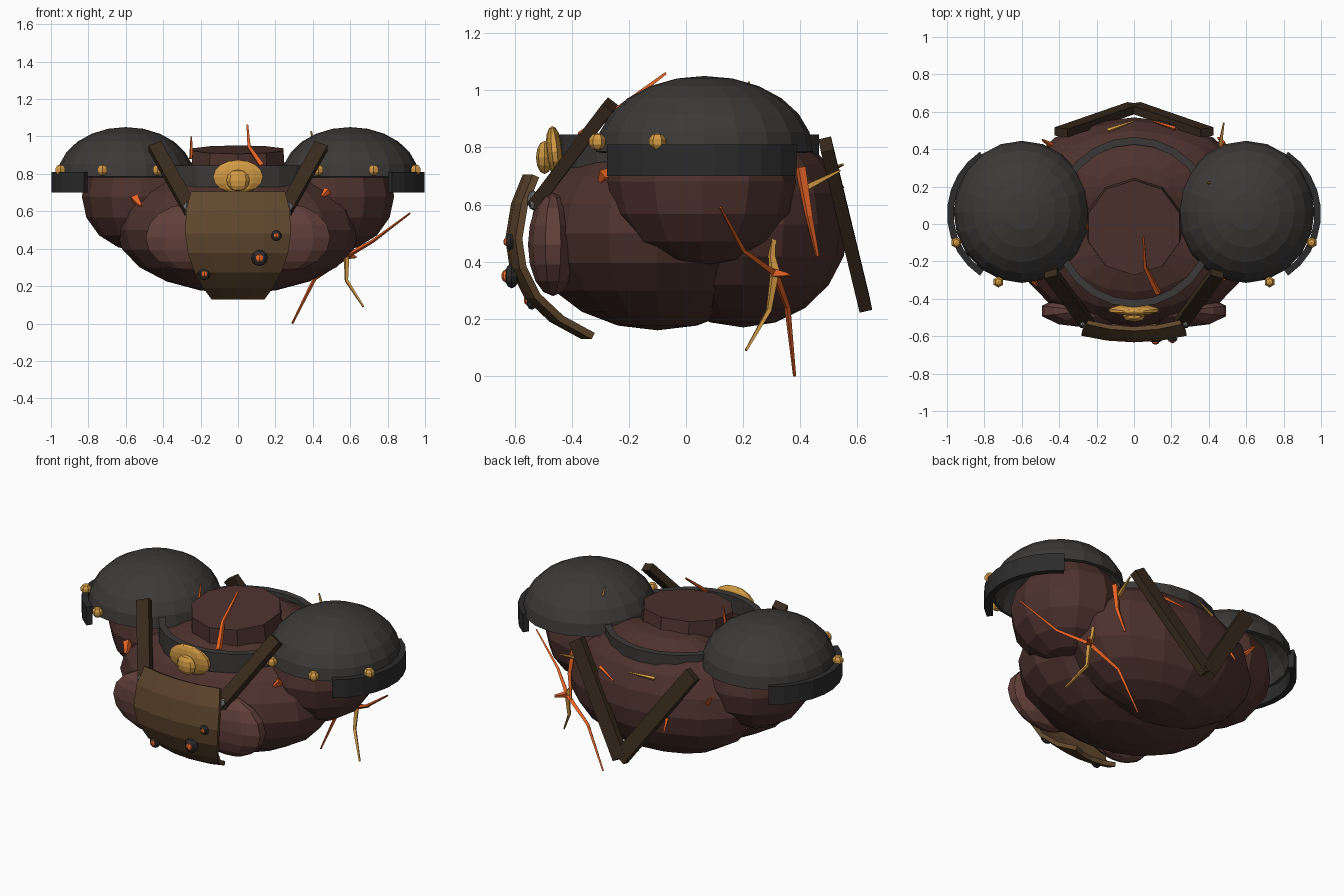
import bpy, bmesh, math
from mathutils import Vector

if "Cube" in bpy.data.objects:
    bpy.data.objects.remove(bpy.data.objects["Cube"])

def mat(name, c):
    m = bpy.data.materials.new(name)
    m.diffuse_color = (*c, 1)
    m.use_nodes = True
    m.node_tree.nodes["Principled BSDF"].inputs["Base Color"].default_value = m.diffuse_color
    return m

SKIN = mat("dark_skin", (0.075, 0.032, 0.027))
PEC = mat("light_skin", (0.12, 0.05, 0.042))
IRON = mat("iron", (0.045, 0.042, 0.04))
RIM = mat("dark_iron", (0.025, 0.025, 0.026))
STRAP = mat("strap_leather", (0.04, 0.023, 0.012))
APRON = mat("apron_leather", (0.12, 0.065, 0.028))
GOLD = mat("gold", (0.65, 0.33, 0.06))
EMBER = mat("ember", (0.8, 0.13, 0.02))
GREY = mat("steel", (0.15, 0.15, 0.15))

def finish(name, bm, m):
    bmesh.ops.recalc_face_normals(bm, faces=bm.faces)
    me = bpy.data.meshes.new(name)
    bm.to_mesh(me)
    bm.free()
    me.materials.append(m)
    o = bpy.data.objects.new(name, me)
    bpy.context.collection.objects.link(o)
    return o

def ball(name, loc, rad, m, seg=12, rings=8, rot=(0, 0, 0)):
    bm = bmesh.new()
    bmesh.ops.create_uvsphere(bm, u_segments=seg, v_segments=rings, radius=1)
    o = finish(name, bm, m)
    o.location, o.scale, o.rotation_euler = loc, rad, rot
    return o

def sweep(name, rings, m, closed=False):
    """Join cross-section rings of points into a skin, capped unless closed."""
    bm = bmesh.new()
    vs = [[bm.verts.new(p) for p in r] for r in rings]
    n = len(vs[0])
    for i in range(len(vs) if closed else len(vs) - 1):
        a, b = vs[i], vs[(i + 1) % len(vs)]
        for j in range(n):
            bm.faces.new((a[j], a[(j + 1) % n], b[(j + 1) % n], b[j]))
    if not closed:
        bm.faces.new(vs[0])
        bm.faces.new(vs[-1][::-1])
    return finish(name, bm, m)

def arc_band(name, c, rx, ry, t, z0, z1, a0, a1, n, m, closed=False):
    rings = []
    for i in range(n if closed else n + 1):
        a = math.radians(a0 + (a1 - a0) * i / n)
        ca, sa = math.cos(a), math.sin(a)
        rings.append([(c[0] + (rx - d) * ca, c[1] + (ry - d) * sa, z)
                      for d, z in ((0, z0), (0, z1), (t, z1), (t, z0))])
    return sweep(name, rings, m, closed)

def beam(name, a, b, w, t, out, m):
    a, b, out = Vector(a), Vector(b), Vector(out)
    u = (b - a).cross(out).normalized()
    v = (b - a).cross(u).normalized()
    return sweep(name, [[p + u * w / 2 * i + v * t / 2 * j
                         for i, j in ((-1, -1), (1, -1), (1, 1), (-1, 1))] for p in (a, b)], m)

def crack(name, pts, r, m):
    """Tapering four-sided spike along a path."""
    pts = [Vector(p) for p in pts]
    rings = []
    for i, p in enumerate(pts):
        d = pts[min(i + 1, len(pts) - 1)] - pts[max(i - 1, 0)]
        u = d.cross(Vector((0.31, 0.9, 0.2))).normalized()
        v = d.cross(u).normalized()
        k = r * (1 - 0.65 * i / (len(pts) - 1))
        rings.append([p + u * k, p + v * k, p - u * k, p - v * k])
    return sweep(name, rings, m)

# Torso masses and neck stump
ball("chest", (0, -0.1, 0.5), (0.65, 0.45, 0.34), SKIN, 16, 10)
ball("upper_back", (0, 0.2, 0.53), (0.6, 0.37, 0.36), SKIN, 16, 10)
bm = bmesh.new()
bmesh.ops.create_cone(bm, cap_ends=True, segments=10, radius1=0.27, radius2=0.255, depth=0.22)
neck = finish("neck", bm, SKIN)
neck.location, neck.rotation_euler = (0, -0.01, 0.82), (0.09, 0, 0)

for s, side in ((-1, "left"), (1, "right")):
    # Shoulder, pectoral and domed pauldron
    ball(side + "_shoulder", (0.52 * s, 0.055, 0.68), (0.315, 0.33, 0.295), SKIN, 12, 8)
    ball(side + "_pectoral", (0.26 * s, -0.465, 0.46), (0.245, 0.088, 0.18), PEC, 10, 8)
    bm = bmesh.new()
    bmesh.ops.create_uvsphere(bm, u_segments=20, v_segments=12, radius=1)
    bmesh.ops.delete(bm, geom=[v for v in bm.verts if v.co.z < -0.01], context='VERTS')
    for v in bm.verts:
        v.co = Vector((0.6 * s + v.co.x * 0.365, 0.065 + v.co.y * 0.38, 0.785 + v.co.z * 0.265))
    dome = finish(side + "_pauldron", bm, IRON)
    sol = dome.modifiers.new("thickness", 'SOLIDIFY')
    sol.thickness = 0.02
    mid = 0 if s > 0 else 180
    arc_band(side + "_pauldron_rim", (0.6 * s, 0.055), 0.4, 0.4, 0.035, 0.7, 0.81,
             mid - 56, mid + 56, 9, RIM)
    for i, (x, y) in enumerate(((0.95, -0.1), (0.725, -0.31), (0.43, -0.29))):
        ball(f"{side}_stud_{i}", (x * s, y, 0.82), (0.031,) * 3, GOLD, 6, 5)
    # Harness straps and their rivets
    beam(side + "_front_strap", (0.445 * s, -0.265, 0.95), (0.25 * s, -0.53, 0.6), 0.075, 0.045,
         (0, -0.7, 0.6), STRAP)
    beam(side + "_back_strap", (0.39 * s, 0.49, 0.81), (0, 0.625, 0.25), 0.085, 0.045,
         (0, 1, 0.2), STRAP)
    ball(side + "_rivet", (0.275 * s, -0.535, 0.615), (0.02, 0.02, 0.035), GREY, 6, 5)

# Collar ring
arc_band("collar", (0, 0.01), 0.44, 0.455, 0.04, 0.73, 0.845, 0, 360, 24, IRON, True)

# Curved apron plate: rows of half width, centre depth and height
bm = bmesh.new()
rows = []
for w, y, z in ((0.25, -0.56, 0.7), (0.275, -0.6, 0.6), (0.28, -0.62, 0.48), (0.265, -0.605, 0.38),
                (0.23, -0.555, 0.28), (0.185, -0.47, 0.2), (0.14, -0.36, 0.14)):
    rows.append([bm.verts.new((w * k, y + 0.035 * k * k, z)) for k in (-1, -0.5, 0, 0.5, 1)])
for a, b in zip(rows, rows[1:]):
    for j in range(4):
        bm.faces.new((a[j], b[j], b[j + 1], a[j + 1]))
apron = finish("apron_plate", bm, APRON)
sol = apron.modifiers.new("thickness", 'SOLIDIFY')
sol.thickness = 0.025
sol.offset = 0

# Burnt holes with glowing cores
for i, (x, y, z, r) in enumerate(((0.205, -0.615, 0.47, 0.028), (0.115, -0.61, 0.35, 0.043),
                                  (-0.18, -0.54, 0.265, 0.033))):
    ball(f"burn_{i}", (x, y, z), (r, r * 0.6, r), RIM, 8, 6)
    ball(f"burn_core_{i}", (x, y - r * 0.5, z), (r * 0.5, r * 0.35, r * 0.5), EMBER, 6, 5)

# Medallion
ball("medallion", (0, -0.46, 0.785), (0.14, 0.03, 0.09), GOLD, 10, 8, (0.1, 0, 0))
ball("medallion_boss", (0, -0.495, 0.765), (0.062, 0.03, 0.058), GOLD, 8, 6)

# Glowing cracks breaking out of the body
hub = (0.58, 0.31, 0.36)
for i, (pts, r, m) in enumerate((
        ((hub, (0.72, 0.2, 0.44), (0.92, 0.12, 0.59)), 0.014, EMBER),
        ((hub, (0.58, 0.29, 0.23), (0.67, 0.21, 0.09)), 0.016, GOLD),
        ((hub, (0.41, 0.355, 0.24), (0.29, 0.38, 0.0)), 0.016, EMBER),
        ((hub, (0.55, 0.3, 0.42), (0.54, 0.31, 0.53)), 0.02, GOLD),
        ((hub, (0.63, 0.36, 0.355)), 0.02, EMBER),
        (((0.47, 0.4, 0.73), (0.48, 0.43, 0.56), (0.45, 0.46, 0.42)), 0.02, EMBER),
        (((0.46, 0.42, 0.66), (0.48, 0.54, 0.72)), 0.014, GOLD),
        (((0.13, -0.37, 0.84), (0.06, -0.23, 0.94), (0.05, -0.07, 1.06)), 0.018, EMBER),
        (((-0.55, -0.27, 0.67), (-0.52, -0.33, 0.63)), 0.028, EMBER),
        (((0.48, -0.28, 0.71), (0.45, -0.3, 0.68)), 0.025, EMBER),
        (((-0.14, 0.5, 0.72), (0, 0.55, 0.74)), 0.012, GOLD),
        (((0.22, 0.51, 0.7), (0.1, 0.55, 0.66)), 0.012, EMBER),
        (((-0.24, 0.51, 0.55), (-0.25, 0.57, 0.45)), 0.014, EMBER),
        (((-0.44, 0.42, 0.62), (-0.49, 0.45, 0.68)), 0.016, EMBER),
        (((0.41, 0.22, 0.95), (0.39, 0.22, 1.03)), 0.012, GOLD),
        (((-0.25, -0.02, 0.88), (-0.25, 0.0, 1.0)), 0.012, EMBER))):
    crack(f"crack_{i}", pts, r, m)
